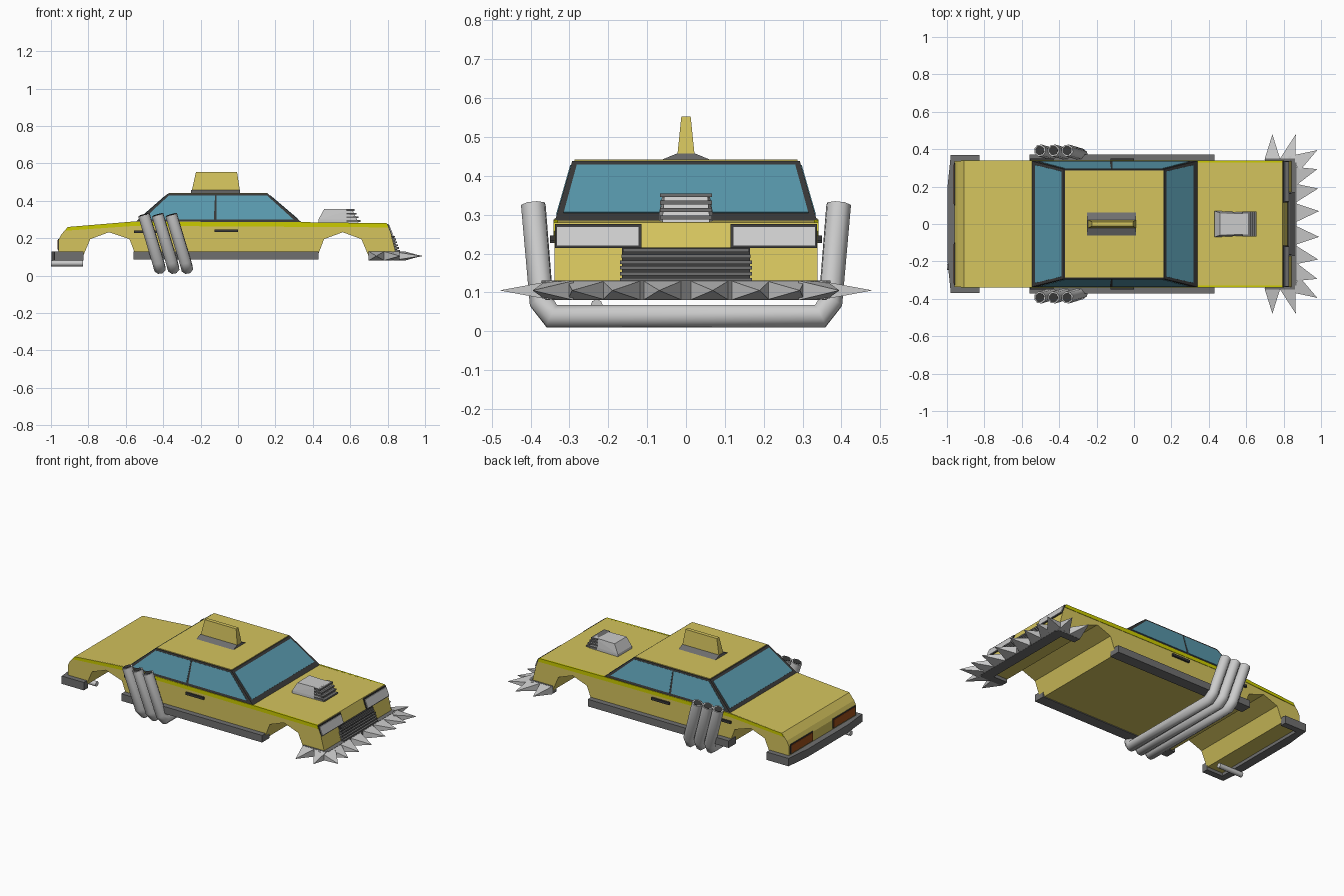
import bpy, bmesh
from mathutils import Vector

if "Cube" in bpy.data.objects:
    bpy.data.objects.remove(bpy.data.objects["Cube"])


def mat(name, rgb):
    m = bpy.data.materials.new(name)
    m.diffuse_color = (*rgb, 1)
    m.use_nodes = True
    m.node_tree.nodes["Principled BSDF"].inputs["Base Color"].default_value = m.diffuse_color
    return m


YELLOW = mat("yellow_paint", (0.66, 0.55, 0.11))
STRIPE = mat("bright_yellow", (0.6, 0.6, 0.0))
GLASS = mat("blue_glass", (0.1, 0.32, 0.42))
DARK = mat("dark_trim", (0.04, 0.04, 0.04))
MID = mat("mid_trim", (0.16, 0.16, 0.16))
AMBER = mat("amber_lamp", (0.35, 0.08, 0.01))


def finish(name, bm, material):
    bmesh.ops.recalc_face_normals(bm, faces=bm.faces[:])
    me = bpy.data.meshes.new(name)
    bm.to_mesh(me)
    bm.free()
    ob = bpy.data.objects.new(name, me)
    bpy.context.collection.objects.link(ob)
    if material:
        me.materials.append(material)
    return ob


def hull(name, pts, material=None):
    bm = bmesh.new()
    for p in pts:
        bm.verts.new(p)
    res = bmesh.ops.convex_hull(bm, input=bm.verts[:])
    bmesh.ops.dissolve_limit(bm, angle_limit=0.01, verts=bm.verts[:], edges=bm.edges[:])
    return finish(name, bm, material)


def box(name, x, y, z, material=None):
    return hull(name, [(a, b, c) for a in x for b in y for c in z], material)


def side_prism(name, profile, y0, y1, material=None):
    # x-z profile extruded along y
    bm = bmesh.new()
    f = bm.faces.new([bm.verts.new((x, y0, z)) for x, z in profile])
    ext = bmesh.ops.extrude_face_region(bm, geom=[f])["geom"]
    bmesh.ops.translate(bm, vec=(0, y1 - y0, 0),
                        verts=[v for v in ext if isinstance(v, bmesh.types.BMVert)])
    return finish(name, bm, material)


def panel(name, corners, u, v, t, material):
    # thin slab on a quad (bottom-left, bottom-right, top-right, top-left)
    a, b, c, d = [Vector(p) for p in corners]
    n = (b - a).cross(d - a).normalized() * t

    def at(i, j):
        return a.lerp(b, i).lerp(d.lerp(c, i), j)
    pts = [at(i, j) for i in u for j in v]
    return hull(name, [p + n for p in pts] + [p - n for p in pts], material)


# Body with full-width wheel arches
side_prism("body", [
    (-0.96, 0.10), (-0.96, 0.19), (-0.945, 0.22), (-0.91, 0.26), (-0.55, 0.29),
    (0.34, 0.285), (0.795, 0.28), (0.82, 0.215), (0.85, 0.10),
    (0.70, 0.10), (0.66, 0.195), (0.56, 0.232), (0.46, 0.195), (0.42, 0.09),
    (-0.54, 0.09), (-0.58, 0.195), (-0.69, 0.232), (-0.79, 0.195), (-0.83, 0.10)],
    -0.338, 0.338, YELLOW)

# Cabin frame, roof and windows
lo = [(-0.55, -0.337, 0.285), (0.34, -0.337, 0.285), (0.34, 0.337, 0.285), (-0.55, 0.337, 0.285)]
hi = [(-0.375, -0.293, 0.438), (0.16, -0.293, 0.438), (0.16, 0.293, 0.438), (-0.375, 0.293, 0.438)]
hull("cabin_frame", lo + hi, DARK)
box("roof", (-0.37, 0.157), (-0.287, 0.287), (0.43, 0.442), YELLOW)
for i, nm in enumerate(("right_window", "windscreen", "left_window", "rear_window")):
    j = (i + 1) % 4
    quad = (lo[i], lo[j], hi[j], hi[i])
    if i % 2:
        panel(nm, quad, (0.025, 0.975), (0.13, 0.93), 0.002, GLASS)
    else:
        # two panes each side, split by the door pillar
        k = 0.48 if i == 0 else 0.52
        panel(nm + "_a", quad, (0.03, k - 0.008), (0.1, 0.93), 0.002, GLASS)
        panel(nm + "_b", quad, (k + 0.008, 0.97), (0.1, 0.93), 0.002, GLASS)

# Roof fin on its wedge base
hull("fin_base", [(x, s * y, z) for x in (-0.25, 0.01) for s in (-1, 1)
                  for y, z in ((0.066, 0.44), (0.022, 0.458))], MID)
hull("roof_fin", [(x, s * y, z) for s in (-1, 1) for x, y, z in
                  ((-0.247, 0.022, 0.455), (0.01, 0.022, 0.455),
                   (-0.225, 0.012, 0.553), (-0.005, 0.012, 0.553))], YELLOW)

# Bonnet scoop with slatted front
hull("scoop", [(x, s * y, z) for s in (-1, 1) for x, y, z in
               ((0.43, 0.07, 0.28), (0.645, 0.06, 0.28), (0.43, 0.07, 0.30),
                (0.46, 0.06, 0.355), (0.61, 0.055, 0.355), (0.635, 0.06, 0.30))])
for i in range(4):
    z = 0.288 + i * 0.019
    x = 0.655 - i * 0.011
    box("scoop_slat", (0.58, x), (-0.067, 0.067), (z, z + 0.01), MID)

# Grille bars
side_prism("grille_back", [(0.80, 0.125), (0.80, 0.215), (0.832, 0.215), (0.855, 0.125)],
           -0.165, 0.165, DARK)
for i in range(6):
    z = 0.128 + i * 0.0152
    w = 0.17 - max(0, i - 3) * 0.004
    box("grille_bar", (0.81, 0.865 - i * 0.005), (-w, w), (z, z + 0.009), MID)

# Parts repeated on both sides
for s in (-1, 1):
    box("sill", (-0.56, 0.43), sorted((s * 0.30, s * 0.372)), (0.085, 0.13), MID)
    side_prism("waist_stripe", [(-0.925, 0.24), (-0.91, 0.26), (-0.55, 0.288), (0.34, 0.286),
                                (0.795, 0.28), (0.803, 0.258), (-0.55, 0.266)],
               s * 0.33, s * 0.3405, STRIPE)
    box("door_handle", (-0.125, 0.0), (s * 0.33, s * 0.35), (0.232, 0.247), DARK)
    box("rear_door_handle", (-0.555, -0.43), (s * 0.33, s * 0.35), (0.227, 0.242), DARK)
    # headlights and tail lights
    side_prism("headlight_frame", [(0.78, 0.214), (0.78, 0.276), (0.803, 0.276), (0.825, 0.214)],
               s * 0.115, s * 0.337, DARK)
    side_prism("headlight", [(0.78, 0.22), (0.78, 0.27), (0.809, 0.27), (0.829, 0.22)],
               s * 0.121, s * 0.334)
    box("tail_light_frame", (-0.963, -0.93), (s * 0.10, s * 0.325), (0.135, 0.195), DARK)
    box("tail_light", (-0.966, -0.93), (s * 0.107, s * 0.318), (0.14, 0.19), AMBER)
    # bumper wrap-arounds
    box("rear_bumper_end", (-0.98, -0.825), (s * 0.33, s * 0.37), (0.08, 0.13), MID)
    box("front_bumper_end", (0.70, 0.86), (s * 0.30, s * 0.35), (0.08, 0.13), MID)

# Bumper bars and tailpipe
hull("rear_bumper", [(x, s * y, z) for s in (-1, 1) for z in (0.08, 0.13)
                     for x, y in ((-0.94, 0.365), (-0.98, 0.365), (-0.997, 0.2))], MID)
box("front_bumper", (0.80, 0.87), (-0.33, 0.33), (0.08, 0.13), MID)


def spike(x, y, tip, tangent, half):
    base, t = Vector((x, y, 0.105)), Vector(tangent).normalized() * half
    hull("bumper_spike", [base + k * t + Vector((0, 0, h)) for k in (-1, 1)
                          for h in (-0.025, 0.025)] + [Vector((*tip, 0.105))])


for s in (-1, 1):
    for y, tx in ((0.06, 0.99), (0.165, 0.985), (0.255, 0.98)):
        spike(0.865, s * y, (tx, s * y * 1.15), (0, 1, 0), 0.05)
    spike(0.855, s * 0.325, (0.98, s * 0.395), (-1, s, 0), 0.05)
    spike(0.82, s * 0.345, (0.865, s * 0.48), (1, 0, 0), 0.042)
    spike(0.74, s * 0.345, (0.74, s * 0.48), (1, 0, 0), 0.042)


def pipe(name, pts, r, res=2):
    cu = bpy.data.curves.new(name, 'CURVE')
    cu.dimensions = '3D'
    cu.bevel_depth, cu.bevel_resolution, cu.use_fill_caps = r, res, True
    sp = cu.splines.new('POLY')
    sp.points.add(len(pts) - 1)
    for p, c in zip(sp.points, pts):
        p.co = (*c, 1)
    ob = bpy.data.objects.new(name, cu)
    bpy.context.collection.objects.link(ob)
    return ob


# Three exhausts crossing under the car and rising up both sides
for i in range(3):
    x = -0.418 + i * 0.073
    half = [(x - 0.085, 0.393, 0.325), (x - 0.01, 0.372, 0.075), (x, 0.345, 0.038)]
    pipe("side_exhaust", half + [(a, -b, c) for a, b, c in reversed(half)], 0.033)
    for s in (-1, 1):
        pipe("exhaust_mouth", [(x - 0.084, s * 0.393, 0.32), (x - 0.086, s * 0.3935, 0.327)],
             0.026).data.materials.append(DARK)
pipe("tailpipe", [(-1.0, -0.23, 0.066), (-0.83, -0.23, 0.066)], 0.016)
